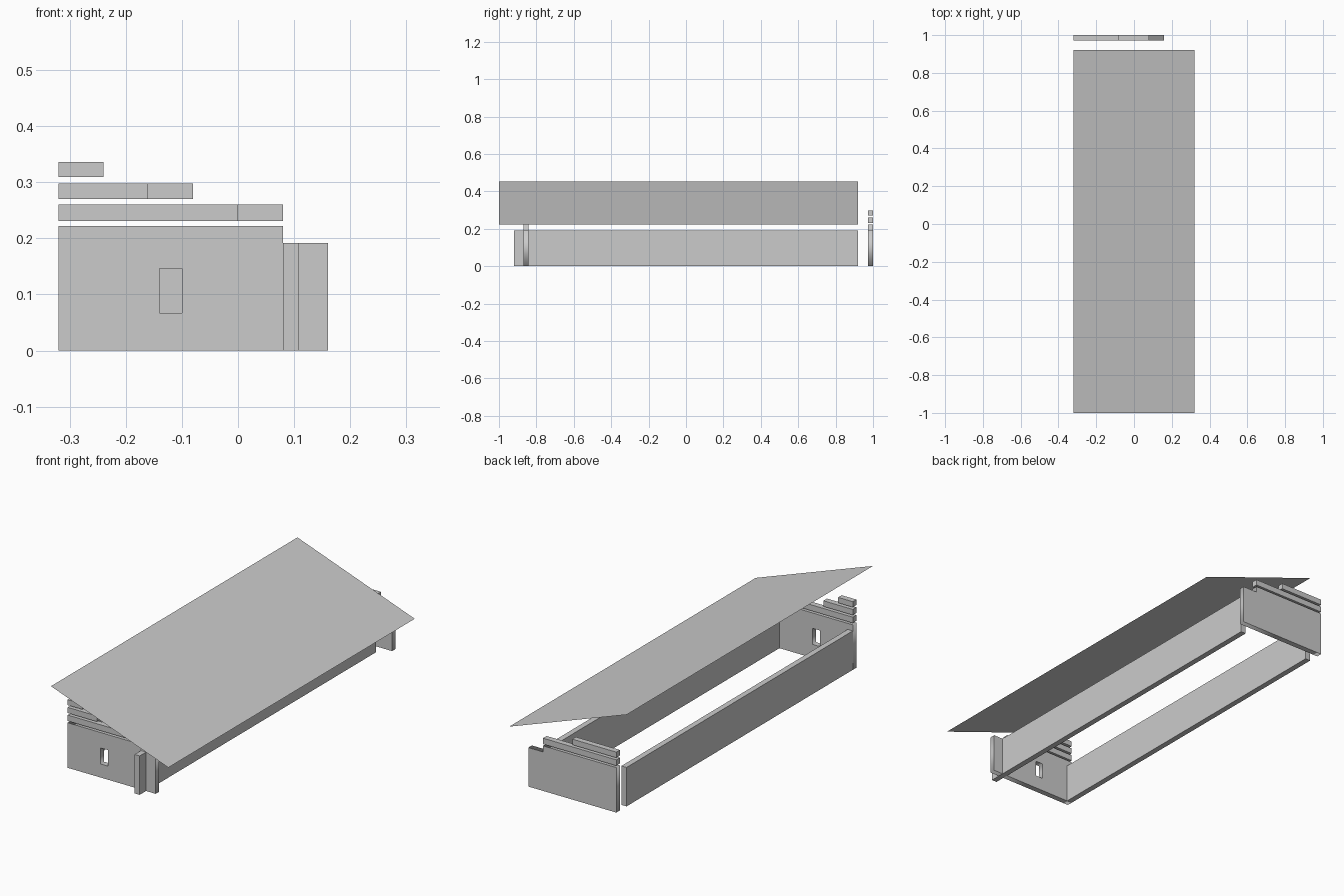
import bpy
from math import pi

if "Cube" in bpy.data.objects:
    bpy.data.objects.remove(bpy.data.objects["Cube"])

T = 0.028          # timber thickness
X0 = -0.32         # left edge of the building


def box(name, x, y, z):
    bpy.ops.mesh.primitive_cube_add(size=1, location=[(a + b) / 2 for a, b in (x, y, z)])
    ob = bpy.context.object
    ob.name = name
    ob.scale = [b - a for a, b in (x, y, z)]
    bpy.ops.object.transform_apply(location=False, rotation=False, scale=True)
    return ob


def gable_panel(name, outlines, y):
    """Filled XZ outlines (later ones are holes), extruded from y to y + T."""
    cu = bpy.data.curves.new(name, 'CURVE')
    cu.dimensions = '2D'
    cu.fill_mode = 'BOTH'
    cu.extrude = T / 2
    for pts in outlines:
        sp = cu.splines.new('POLY')
        sp.points.add(len(pts) - 1)
        for p, (x, z) in zip(sp.points, pts):
            p.co = (x, z, 0, 1)
        sp.use_cyclic_u = True
    ob = bpy.data.objects.new(name, cu)
    bpy.context.collection.objects.link(ob)
    ob.rotation_euler = (pi / 2, 0, 0)
    ob.location = (0, y + T / 2, 0)
    bpy.ops.object.select_all(action='DESELECT')
    ob.select_set(True)
    bpy.context.view_layer.objects.active = ob
    bpy.ops.object.convert(target='MESH')


# End walls: stepped at the right, window in the front one only
wall = [(X0, 0), (0.16, 0), (0.16, 0.192), (0.08, 0.192), (0.08, 0.222), (X0, 0.222)]
window = [(-0.14, 0.067), (-0.14, 0.146), (-0.10, 0.146), (-0.10, 0.067)]
FRONT, BACK = -0.87, 1 - T
gable_panel("front_wall", [wall, window], FRONT)
gable_panel("back_wall", [wall], BACK)

# Long side walls; the right one crosses the front wall
box("right_wall", (0.08, 0.08 + T), (-0.92, 0.92), (0, 0.192))
box("left_wall", (X0, X0 + T), (FRONT + T, 0.92), (0, 0.192))

# Loose gable logs stepping up under the roof slope
rows = [(0.231, 0.260), (0.270, 0.298), (0.309, 0.336)]
for name, y, ends in (("front", FRONT, (0.0, -0.16, -0.24)),
                      ("back", BACK, (0.08, -0.08))):
    for i, (end, z) in enumerate(zip(ends, rows)):
        box(f"{name}_gable_log_{i + 1}", (X0, end), (y, y + T), z)

# Single-sheet sloping roof
me = bpy.data.meshes.new("roof")
me.from_pydata([(X0, -1, 0.452), (0.32, -1, 0.222), (0.32, 0.92, 0.222), (X0, 0.92, 0.452)],
               [], [(0, 1, 2, 3)])
bpy.context.collection.objects.link(bpy.data.objects.new("roof", me))
